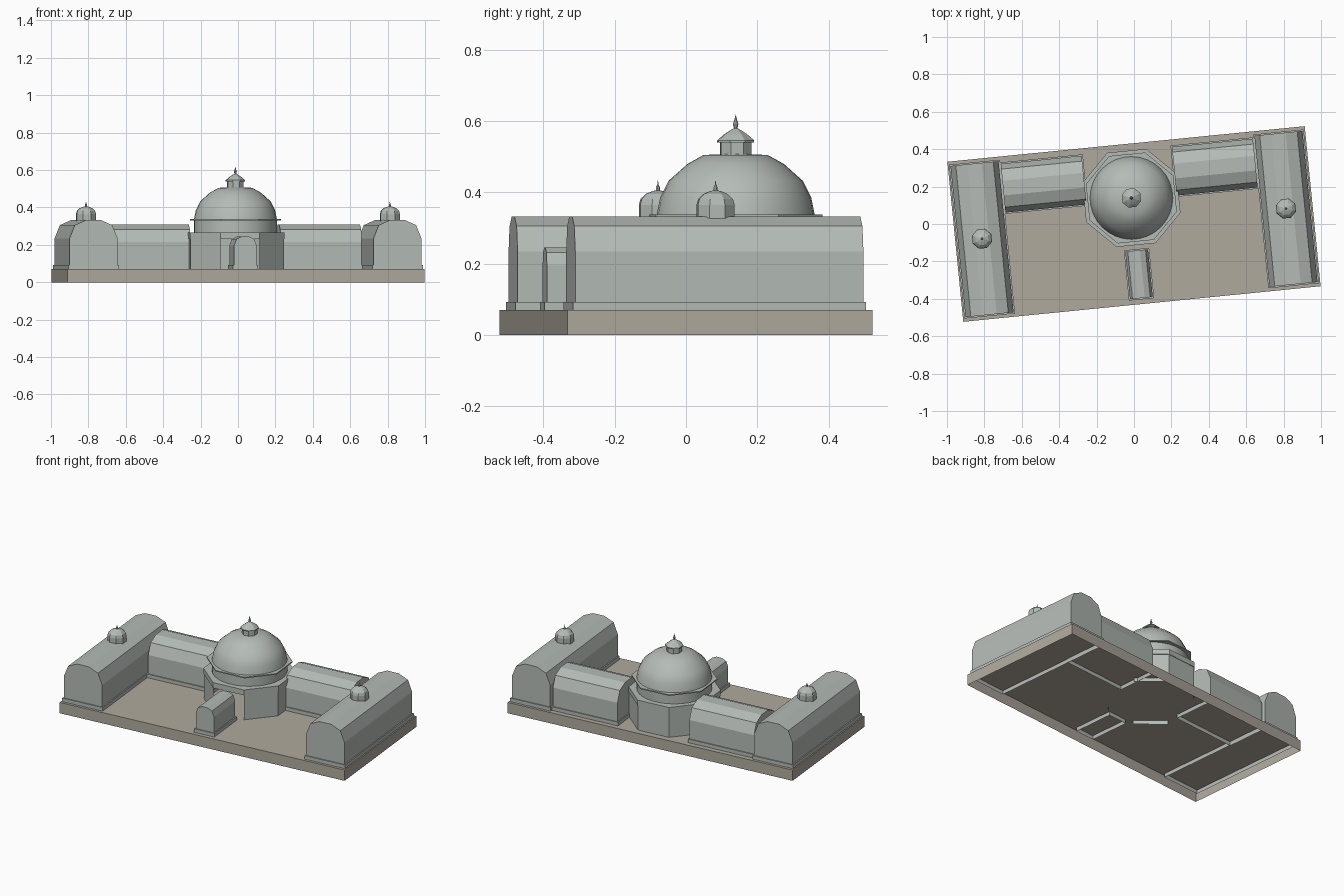
import bpy, bmesh, math
from mathutils import Matrix

if "Cube" in bpy.data.objects:
    bpy.data.objects.remove(bpy.data.objects["Cube"])

TURN = Matrix.Rotation(math.radians(5.68), 4, 'Z')   # whole complex is turned on the grid


def material(name, rgb):
    m = bpy.data.materials.new(name)
    m.diffuse_color = (*rgb, 1)
    m.use_nodes = True
    m.node_tree.nodes["Principled BSDF"].inputs["Base Color"].default_value = m.diffuse_color
    return m


STONE = material("grey_stone", (0.46, 0.50, 0.47))
EARTH = material("brown_stone", (0.43, 0.40, 0.34))


def finish(name, bm, mat, smooth=False):
    bmesh.ops.recalc_face_normals(bm, faces=bm.faces)
    me = bpy.data.meshes.new(name)
    bm.to_mesh(me)
    bm.free()
    ob = bpy.data.objects.new(name, me)
    bpy.context.collection.objects.link(ob)
    me.materials.append(mat)
    ob.matrix_world = TURN
    if smooth:
        bpy.ops.object.select_all(action='DESELECT')
        ob.select_set(True)
        bpy.context.view_layer.objects.active = ob
        bpy.ops.object.shade_smooth_by_angle(angle=math.radians(32))
    return ob


def open_box(name, x0, x1, y0, y1, z0, z1, mat):
    """Box without a bottom face."""
    bm = bmesh.new()
    bmesh.ops.create_cube(bm, size=1)
    low = [f for f in bm.faces if f.calc_center_median().z < -0.4]
    bmesh.ops.delete(bm, geom=low, context='FACES')
    for v in bm.verts:
        v.co.x = x1 if v.co.x > 0 else x0
        v.co.y = y1 if v.co.y > 0 else y0
        v.co.z = z1 if v.co.z > 0 else z0
    return finish(name, bm, mat)


def vault(name, cx, cy, half, length, spring, top, along_x=False):
    """Barrel vault: straight walls with a five-sided arch on top, on a low plinth."""
    rise = top - spring
    side = [(half, 0.07), (half, spring), (half * 0.78, spring + rise * 0.72), (half * 0.3, top)]
    prof = side + [(-p, z) for p, z in reversed(side)]
    bm = bmesh.new()
    ends = []
    for t in (-length / 2, length / 2):
        ends.append([bm.verts.new((cx + t, cy + p, z) if along_x else (cx + p, cy + t, z))
                     for p, z in prof])
    for i in range(len(prof) - 1):
        bm.faces.new((ends[0][i], ends[0][i + 1], ends[1][i + 1], ends[1][i]))
    for e in ends:
        bm.faces.new(e)
    finish(name, bm, STONE)
    g = 0.007
    hx, hy = (length / 2, half) if along_x else (half, length / 2)
    open_box(name + "_plinth", cx - hx - g, cx + hx + g, cy - hy - g, cy + hy + g,
             0.045, 0.093, STONE)


def lathe(name, cx, cy, prof, sides, smooth=False, phase=0.5):
    """Revolve (radius, z) points; radius 0 closes to a point."""
    bm = bmesh.new()
    rings = []
    for r, z in prof:
        n = 1 if r == 0 else sides
        rings.append([bm.verts.new((cx + r * math.cos(2 * math.pi * (k + phase) / sides),
                                    cy + r * math.sin(2 * math.pi * (k + phase) / sides), z))
                      for k in range(n)])
    for a, b in zip(rings, rings[1:]):
        for k in range(sides):
            j = (k + 1) % sides
            if len(b) == 1:
                bm.faces.new((a[k], a[j], b[0]))
            else:
                bm.faces.new((a[k], a[j], b[j], b[k]))
    for ring in (rings[0], rings[-1]):
        if len(ring) > 2:
            bm.faces.new(ring)
    return finish(name, bm, STONE, smooth)


# platform, hollow underneath
open_box("platform", -0.96, 0.96, -0.43, 0.43, 0, 0.07, EARTH)

# end pavilions with cupolas, and the linking wings
for s, side in ((-1, "left"), (1, "right")):
    vault(side + "_pavilion", s * 0.8165, 0, 0.129, 0.812, 0.234, 0.333)
    vault(side + "_wing", s * 0.46, 0.26, 0.131, 0.435, 0.215, 0.31, along_x=True)
    cup = [(0.056, 0.31), (0.056, 0.365)]
    cup += [(0.056 * math.cos(a), 0.365 + 0.04 * math.sin(a))
            for a in (math.radians(25), math.radians(50), math.radians(72))]
    cup += [(0.006, 0.406), (0.006, 0.414), (0.002, 0.422), (0, 0.437)]
    lathe(side + "_cupola", s * 0.8165, 0.002, cup, 8)

# entrance porch
vault("porch", 0, -0.27, 0.061, 0.256, 0.195, 0.245)

# octagonal hall walls, front bay left open
CY = 0.14
bm = bmesh.new()
R = 0.271
for k in range(8):
    if k == 5:
        continue
    z0 = 0.045 if k % 2 == 0 else 0.07
    a0, a1 = (math.pi / 4 * (k + t) + math.pi / 8 for t in (0, 1))
    bm.faces.new([bm.verts.new((R * math.cos(a), CY + R * math.sin(a), z))
                  for a, z in ((a0, z0), (a1, z0), (a1, 0.24), (a0, 0.24))])
finish("hall_walls", bm, STONE)

# cornice, drum, eaves
lathe("hall_cornice", 0, CY, [(0.274, 0.23), (0.274, 0.265)], 8)
lathe("drum", 0, CY, [(0.222, 0.262), (0.222, 0.336)], 32, True)
lathe("dome_eaves", 0, CY, [(0.254, 0.331), (0.254, 0.338)], 8)

# main dome, slightly flattened at the crown
dome = [(0.222, 0.335), (0.212, 0.385), (0.188, 0.433), (0.135, 0.48), (0.09, 0.505), (0, 0.509)]
lathe("main_dome", 0, CY, dome, 32, True)

# lantern, its roof and finial
lathe("lantern", 0, CY, [(0.046, 0.495), (0.046, 0.542)], 8)
lathe("lantern_roof", 0, CY, [(0.054, 0.54), (0.054, 0.546), (0.035, 0.562),
                              (0.018, 0.573), (0.006, 0.58)], 8)
lathe("finial", 0, CY, [(0.004, 0.575), (0.008, 0.592), (0.004, 0.603), (0, 0.62)], 8)
